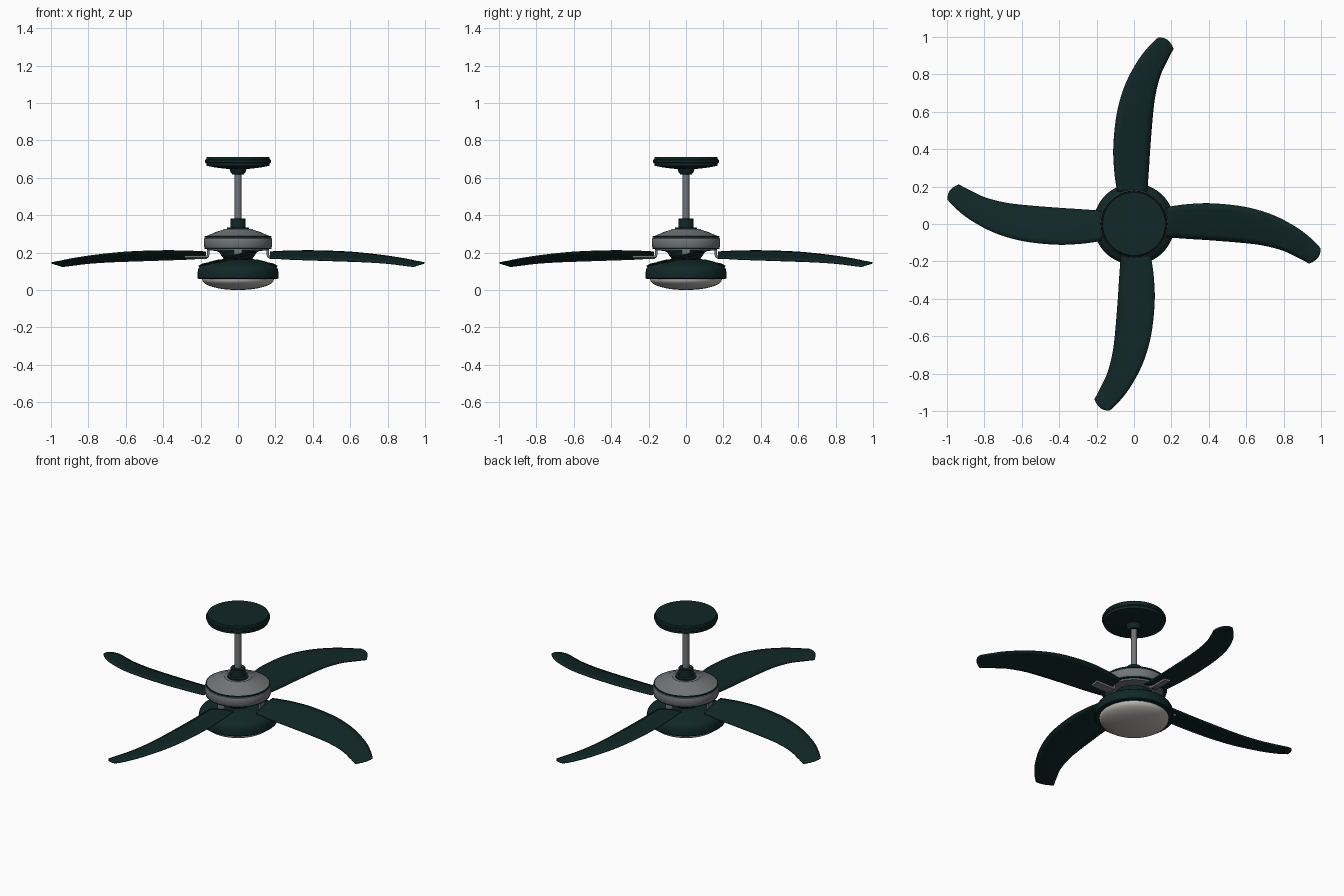
import bpy, bmesh, math
from mathutils import Matrix, Vector

if "Cube" in bpy.data.objects:
    bpy.data.objects.remove(bpy.data.objects["Cube"])


def material(name, rgb):
    m = bpy.data.materials.new(name)
    m.diffuse_color = (*rgb, 1)
    m.use_nodes = True
    m.node_tree.nodes["Principled BSDF"].inputs["Base Color"].default_value = m.diffuse_color
    return m


GREEN = material("dark green", (0.0055, 0.02, 0.02))
METAL = material("grey metal", (0.17, 0.18, 0.185))
GLASS = material("frosted glass", (0.5, 0.47, 0.44))


def finish(name, bm, mat, angle=35):
    bmesh.ops.recalc_face_normals(bm, faces=bm.faces[:])
    me = bpy.data.meshes.new(name)
    bm.to_mesh(me)
    bm.free()
    me.materials.append(mat)
    ob = bpy.data.objects.new(name, me)
    bpy.context.collection.objects.link(ob)
    bpy.ops.object.select_all(action='DESELECT')
    ob.select_set(True)
    bpy.context.view_layer.objects.active = ob
    bpy.ops.object.shade_smooth_by_angle(angle=math.radians(angle))
    return ob


def lathe(name, profile, mat, n=64):
    """Revolve (radius, z) points around the z axis; flat end caps."""
    bm = bmesh.new()
    rings = [[bm.verts.new((r * math.cos(2 * math.pi * i / n),
                            r * math.sin(2 * math.pi * i / n), z)) for i in range(n)]
             for r, z in profile]
    for a, b in zip(rings, rings[1:]):
        for i in range(n):
            j = (i + 1) % n
            bm.faces.new((a[i], a[j], b[j], b[i]))
    bm.faces.new(rings[0])
    bm.faces.new(rings[-1])
    return finish(name, bm, mat)


def catmull(pts, steps=5):
    """Smooth curve through a few points."""
    p = [Vector(q) for q in pts]
    p = [2 * p[0] - p[1]] + p + [2 * p[-1] - p[-2]]
    out = []
    for i in range(1, len(p) - 2):
        a, b, c, d = p[i - 1:i + 3]
        for s in range(steps):
            t = s / steps
            out.append(0.5 * (2 * b + (c - a) * t + (2 * a - 5 * b + 4 * c - d) * t * t
                              + (3 * b - a - 3 * c + d) * t ** 3))
    return out + [p[-2]]


# Ceiling canopy and rod
lathe("ceiling_canopy", [(0.168, 0.71), (0.17, 0.698), (0.176, 0.695), (0.176, 0.682),
                         (0.17, 0.678), (0.168, 0.664), (0.12, 0.655), (0.045, 0.646),
                         (0.04, 0.63), (0.03, 0.618)], GREEN)
lathe("down_rod", [(0.018, 0.63), (0.018, 0.36)], METAL, 32)
lathe("rod_coupling", [(0.038, 0.383), (0.041, 0.38), (0.041, 0.335), (0.058, 0.333),
                       (0.058, 0.315)], GREEN)

# Motor housing with dark trim rings
lathe("motor_housing", [(0.075, 0.326), (0.08, 0.322), (0.12, 0.31), (0.155, 0.294),
                        (0.172, 0.288), (0.172, 0.28), (0.18, 0.276), (0.183, 0.268),
                        (0.183, 0.234), (0.178, 0.226), (0.165, 0.222), (0.16, 0.212),
                        (0.10, 0.208)], METAL)
for name, z in (("upper_trim_ring", 0.284), ("lower_trim_ring", 0.224)):
    lathe(name, [(0.16, z + 0.004), (0.178, z + 0.004), (0.178, z - 0.004),
                 (0.16, z - 0.004)], GREEN)

# Neck, light housing and glass bowl
lathe("hub_neck", [(0.105, 0.222), (0.105, 0.208), (0.09, 0.186), (0.075, 0.165),
                   (0.075, 0.155)], GREEN)
lathe("light_housing", [(0.075, 0.165), (0.11, 0.162), (0.15, 0.152), (0.185, 0.138),
                        (0.205, 0.125), (0.213, 0.112), (0.217, 0.09), (0.217, 0.064),
                        (0.212, 0.06), (0.19, 0.06)], GREEN)
lathe("glass_bowl", [(0.192, 0.062)] +
      [(0.192 * math.cos(a * math.pi / 20), 0.056 * (1 - math.sin(a * math.pi / 20)) ** 1.0)
       for a in range(0, 10)] + [(0.004, 0.0)], GLASS)

# Blade outline: raised edge and lowered edge, from root to tip
HIGH = catmull([(0.17, 0.09, 0.203), (0.28, 0.105, 0.208), (0.42, 0.11, 0.209),
                (0.6, 0.09, 0.202), (0.75, 0.045, 0.187), (0.88, -0.025, 0.168),
                (0.955, -0.085, 0.153), (0.998, -0.13, 0.145)])
LOW = catmull([(0.17, -0.07, 0.172), (0.28, -0.078, 0.165), (0.42, -0.087, 0.160),
               (0.6, -0.102, 0.154), (0.70, -0.116, 0.150), (0.80, -0.143, 0.143),
               (0.875, -0.178, 0.134), (0.937, -0.21, 0.126)])


def blade_point(i, t):
    p = LOW[i].lerp(HIGH[i], t)
    bow = 4 * t * (1 - t)
    p.z += 0.005 * bow
    tip = max(0, i - len(HIGH) + 6) / 5
    return p + Vector((0.016, -0.010, 0)) * bow * tip


def blade(name, rot):
    bm = bmesh.new()
    rows = [[bm.verts.new(blade_point(i, k / 6)) for k in range(7)] for i in range(len(HIGH))]
    for a, b in zip(rows, rows[1:]):
        for k in range(6):
            bm.faces.new((a[k], b[k], b[k + 1], a[k + 1]))
    bm.transform(rot)
    ob = finish(name, bm, GREEN)
    mod = ob.modifiers.new("thickness", 'SOLIDIFY')
    mod.thickness = 0.007
    mod.offset = 0


def bracket(name, rot):
    """Bent strap from the motor underside, out below the blade."""
    path = [(0.152, 0.222), (0.152, 0.19), (0.157, 0.176), (0.17, 0.17), (0.285, 0.17)]
    offs = [(0.014, 0), (0.014, 0.002), (0.010, 0.008), (0.004, 0.012), (0, 0.012)]
    bm = bmesh.new()
    rows = []
    for (x, z), (dx, dz) in zip(path, offs):
        w = 0.022
        tilt = 0.17 if x > 0.16 else 0
        rows.append([bm.verts.new((px, y, pz + tilt * y)) for px, y, pz in
                     ((x, -w, z), (x, w, z), (x + dx, w, z + dz), (x + dx, -w, z + dz))])
    for a, b in zip(rows, rows[1:]):
        for k in range(4):
            bm.faces.new((a[k], a[(k + 1) % 4], b[(k + 1) % 4], b[k]))
    bm.faces.new(rows[0])
    bm.faces.new(rows[-1])
    bm.transform(rot)
    finish(name, bm, METAL, 40)


for n in range(4):
    turn = Matrix.Rotation(n * math.pi / 2, 4, 'Z')
    blade(f"blade_{n + 1}", turn)
    bracket(f"blade_bracket_{n + 1}", turn)
